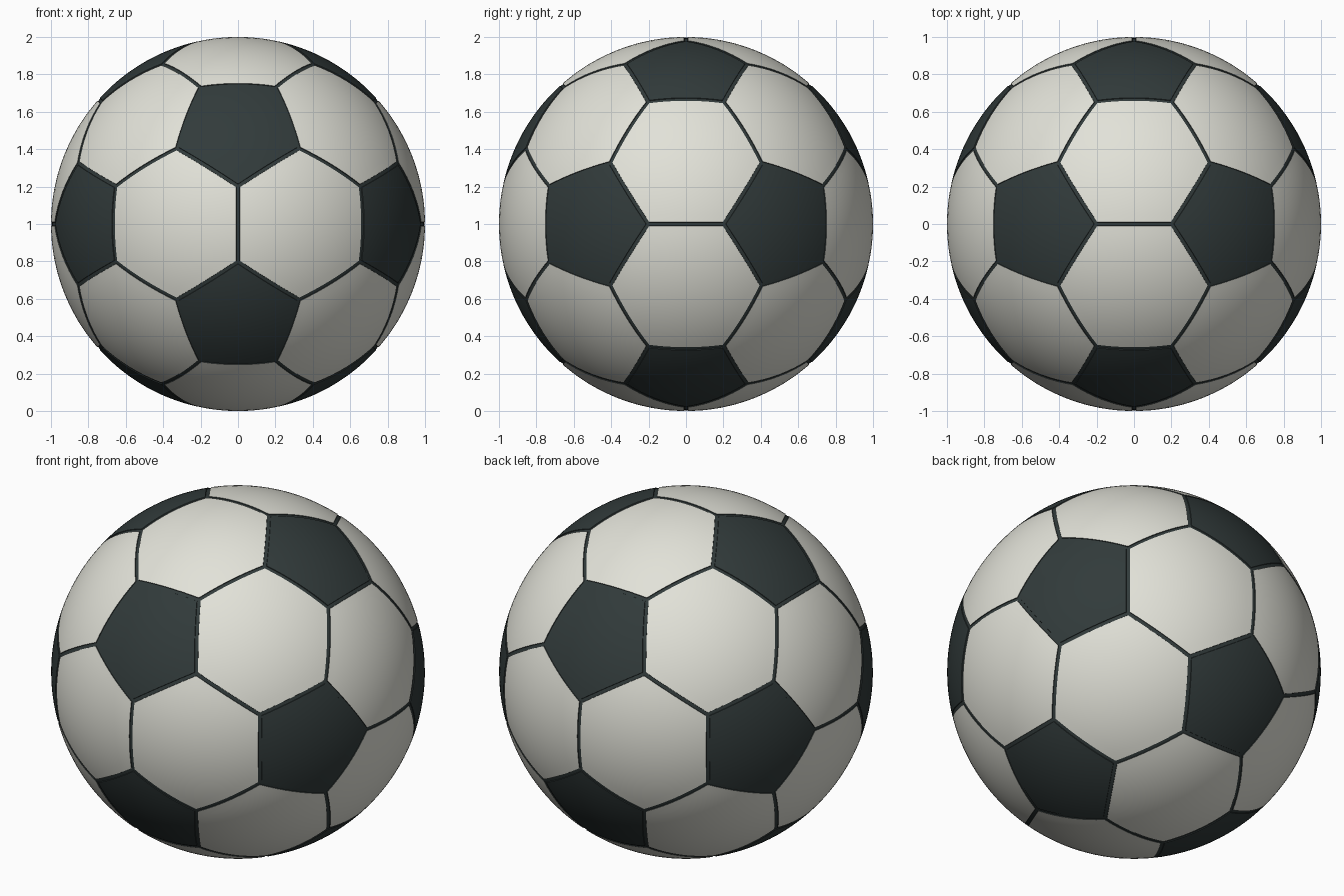
import bpy, bmesh, math
from mathutils import Vector

if "Cube" in bpy.data.objects:
    bpy.data.objects.remove(bpy.data.objects["Cube"])

PHI = (1 + math.sqrt(5)) / 2
SEAM = 0.011      # half width of a seam
DEPTH = 0.004     # seam groove depth


def material(name, rgb):
    m = bpy.data.materials.new(name)
    m.diffuse_color = (*rgb, 1)
    m.use_nodes = True
    m.node_tree.nodes["Principled BSDF"].inputs["Base Color"].default_value = m.diffuse_color
    return m


white = material("white leather", (0.76, 0.76, 0.69))
dark = material("dark leather", (0.031, 0.043, 0.043))

# Icosahedron corners = pentagon centres
corners = []
for a in (-1, 1):
    for b in (-PHI, PHI):
        corners += [Vector((0, b, a)), Vector((b, a, 0)), Vector((a, 0, b))]

# Truncated icosahedron: points a third of the way along each edge
bm = bmesh.new()
for p in corners:
    for q in corners:
        if 1.9 < (p - q).length < 2.1:
            bm.verts.new(p.lerp(q, 1 / 3).normalized())
bmesh.ops.convex_hull(bm, input=bm.verts[:])
bmesh.ops.dissolve_limit(bm, angle_limit=math.radians(2),
                         verts=bm.verts[:], edges=bm.edges[:])
bmesh.ops.recalc_face_normals(bm, faces=bm.faces[:])

# Hexagons white (0), pentagons dark (1), seams temporarily 2
panels = bm.faces[:]
for f in panels:
    f.material_index = 0 if len(f.verts) == 6 else 1
rim = bmesh.ops.inset_individual(bm, faces=panels, thickness=SEAM,
                                 use_even_offset=True)["faces"]
for f in rim:
    f.material_index = 2
bmesh.ops.poke(bm, faces=[f for f in bm.faces if f.material_index < 2])
bmesh.ops.subdivide_edges(bm, edges=bm.edges[:], cuts=7, use_grid_fill=True)

# Project to the sphere, sinking the seams into shallow grooves
for v in bm.verts:
    seam = all(f.material_index == 2 for f in v.link_faces)
    v.co = v.co.normalized() * (1 - DEPTH if seam else 1)
for f in bm.faces:
    f.material_index = min(f.material_index, 1)
bmesh.ops.recalc_face_normals(bm, faces=bm.faces[:])

mesh = bpy.data.meshes.new("ball")
bm.to_mesh(mesh)
bm.free()
mesh.materials.append(white)
mesh.materials.append(dark)
ball = bpy.data.objects.new("ball", mesh)
ball.location.z = 1
bpy.context.collection.objects.link(ball)

bpy.context.view_layer.objects.active = ball
ball.select_set(True)
bpy.ops.object.shade_smooth_by_angle(angle=math.radians(20))
